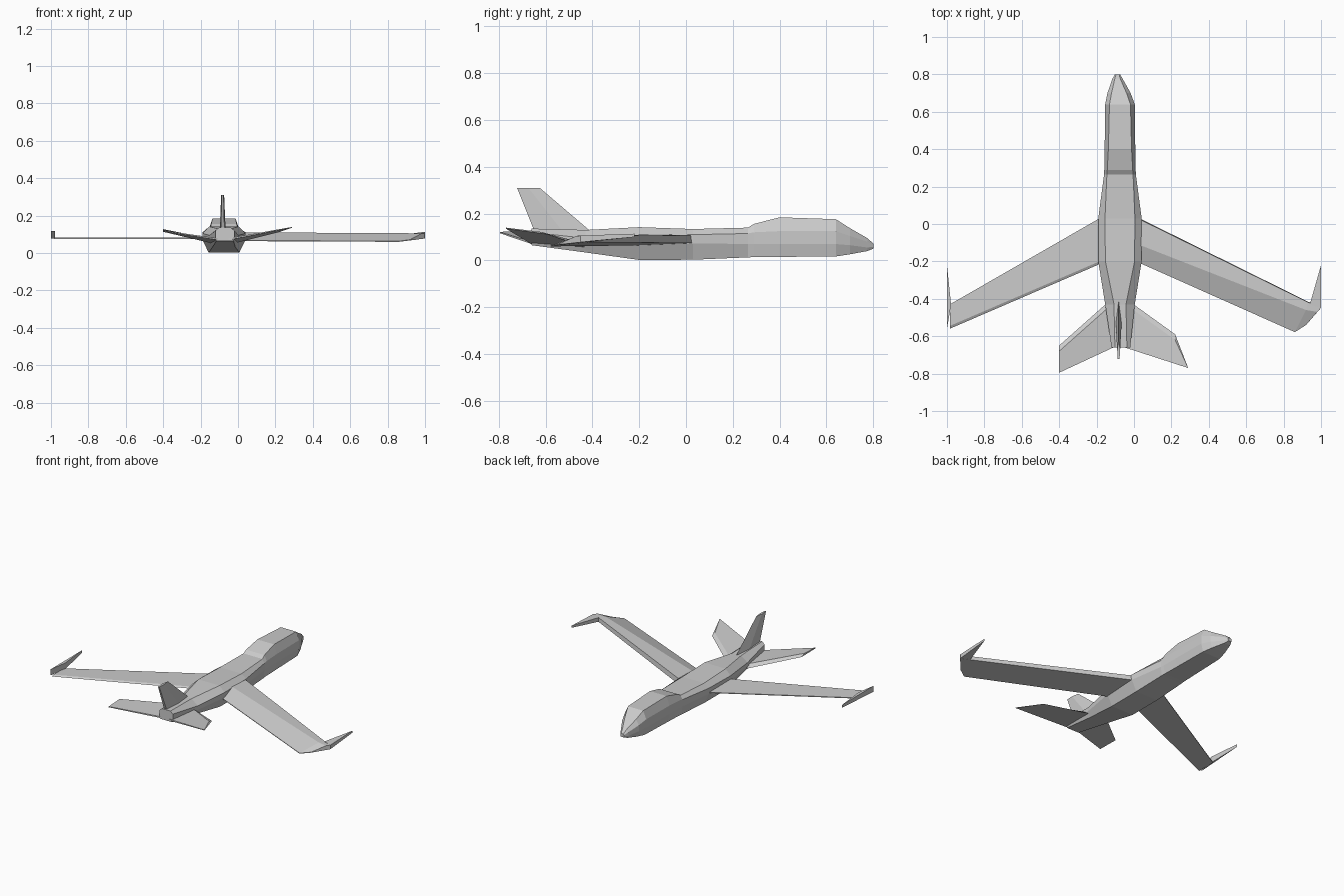
import bpy, bmesh

XC = -0.075  # fuselage centre line


def loft(name, rings):
    """Skin a row of equal-length point rings and cap both ends."""
    bm = bmesh.new()
    rows = [[bm.verts.new(p) for p in ring] for ring in rings]
    n = len(rows[0])
    for a, b in zip(rows, rows[1:]):
        for i in range(n):
            j = (i + 1) % n
            bm.faces.new((a[i], a[j], b[j], b[i]))
    bm.faces.new(rows[0])
    bm.faces.new(rows[-1])
    bmesh.ops.recalc_face_normals(bm, faces=bm.faces)
    me = bpy.data.meshes.new(name)
    bm.to_mesh(me)
    bm.free()
    ob = bpy.data.objects.new(name, me)
    bpy.context.collection.objects.link(ob)
    return ob


def hull_ring(y, xc, wt, zt, wm, zu, zl, wb, zb):
    """Eight-sided section: top, widest band (upper, lower), bottom."""
    half = [(wt, zt), (wm, zu), (wm, zl), (wb, zb)]
    return [(xc + w, y, z) for w, z in half] + [(xc - w, y, z) for w, z in reversed(half)]


# Fuselage, nose to tail
hull = [
    (0.80, -0.088, 0.008, 0.072, 0.014, 0.065, 0.058, 0.010, 0.050),
    (0.775, -0.088, 0.015, 0.095, 0.028, 0.08, 0.055, 0.022, 0.040),
    (0.70, -0.08, 0.040, 0.138, 0.062, 0.105, 0.065, 0.050, 0.026),
    (0.64, XC, 0.056, 0.176, 0.079, 0.125, 0.07, 0.066, 0.017),
    (0.40, XC, 0.062, 0.184, 0.082, 0.125, 0.07, 0.072, 0.015),
    (0.29, XC, 0.068, 0.156, 0.084, 0.120, 0.07, 0.075, 0.014),
    (0.265, XC, 0.070, 0.140, 0.085, 0.115, 0.07, 0.077, 0.013),
    (0.03, XC, 0.080, 0.134, 0.116, 0.110, 0.073, 0.082, 0.003),
    (-0.20, XC, 0.078, 0.142, 0.116, 0.106, 0.073, 0.082, 0.002),
    (-0.43, XC, 0.032, 0.130, 0.079, 0.095, 0.068, 0.060, 0.034),
    (-0.66, -0.07, 0.032, 0.136, 0.050, 0.120, 0.080, 0.046, 0.065),
]
loft("fuselage", [hull_ring(*h) for h in hull])

# Right wing: blunt leading edge, crest, sharp trailing edge
loft("right_wing", [
    [(0.0, 0.045, 0.074), (0.0, 0.040, 0.108), (0.0, -0.10, 0.111), (0.0, -0.195, 0.068), (0.0, -0.195, 0.064)],
    [(0.93, -0.415, 0.078), (0.93, -0.418, 0.104), (0.92, -0.46, 0.106), (0.86, -0.578, 0.064), (0.86, -0.578, 0.060)],
    [(1.0, -0.448, 0.078), (1.0, -0.448, 0.106), (0.98, -0.47, 0.104), (0.92, -0.54, 0.072), (0.92, -0.54, 0.068)],
])

# Left wing: thin flat panel
loft("left_wing", [
    [(x, le, 0.076), (x, le, 0.081), (x, te + 0.015, 0.083), (x, te, 0.076)]
    for x, le, te in ((-0.15, 0.05, -0.20), (-0.985, -0.43, -0.56))
])

# Forward-pointing wing tip fins
for name, s, inner, back in (("right_wing_tip", 1, 0.94, -0.45), ("left_wing_tip", -1, 0.978, -0.555)):
    loft(name, [
        [(s * inner, -0.43, z), (s * 0.999, back, z), (s * 1.0, -0.22, z + f)]
        for z, f in ((0.078, 0.022), (0.106 if s > 0 else 0.118, 0.008 if s > 0 else 0.0))
    ])


# Tail planes: swept, rising toward the tip
def tail_plane(name, stations):
    loft(name, [
        [(xl, le, z), (xl, le - 0.03, z + t), (xt, te, zt + t * 0.4), (xt, te, zt)]
        for xl, le, xt, te, z, zt, t in stations
    ])


tail_plane("right_tail_plane", [
    (-0.03, -0.41, -0.05, -0.66, 0.050, 0.070, 0.024),
    (0.22, -0.59, 0.29, -0.77, 0.112, 0.136, 0.010),
])
tail_plane("left_tail_plane", [
    (-0.13, -0.41, -0.11, -0.66, 0.050, 0.070, 0.024),
    (-0.40, -0.65, -0.40, -0.795, 0.114, 0.116, 0.014),
])

# Tail fin
loft("tail_fin", [
    [(-0.082, le, z), (-0.082 + w, (le + te) / 2, z), (-0.082 + w * 0.6, te, z),
     (-0.082 - w * 0.6, te, z), (-0.082 - w, (le + te) / 2, z)]
    for le, te, z, w in ((-0.40, -0.645, 0.118, 0.016), (-0.625, -0.722, 0.310, 0.008))
])
